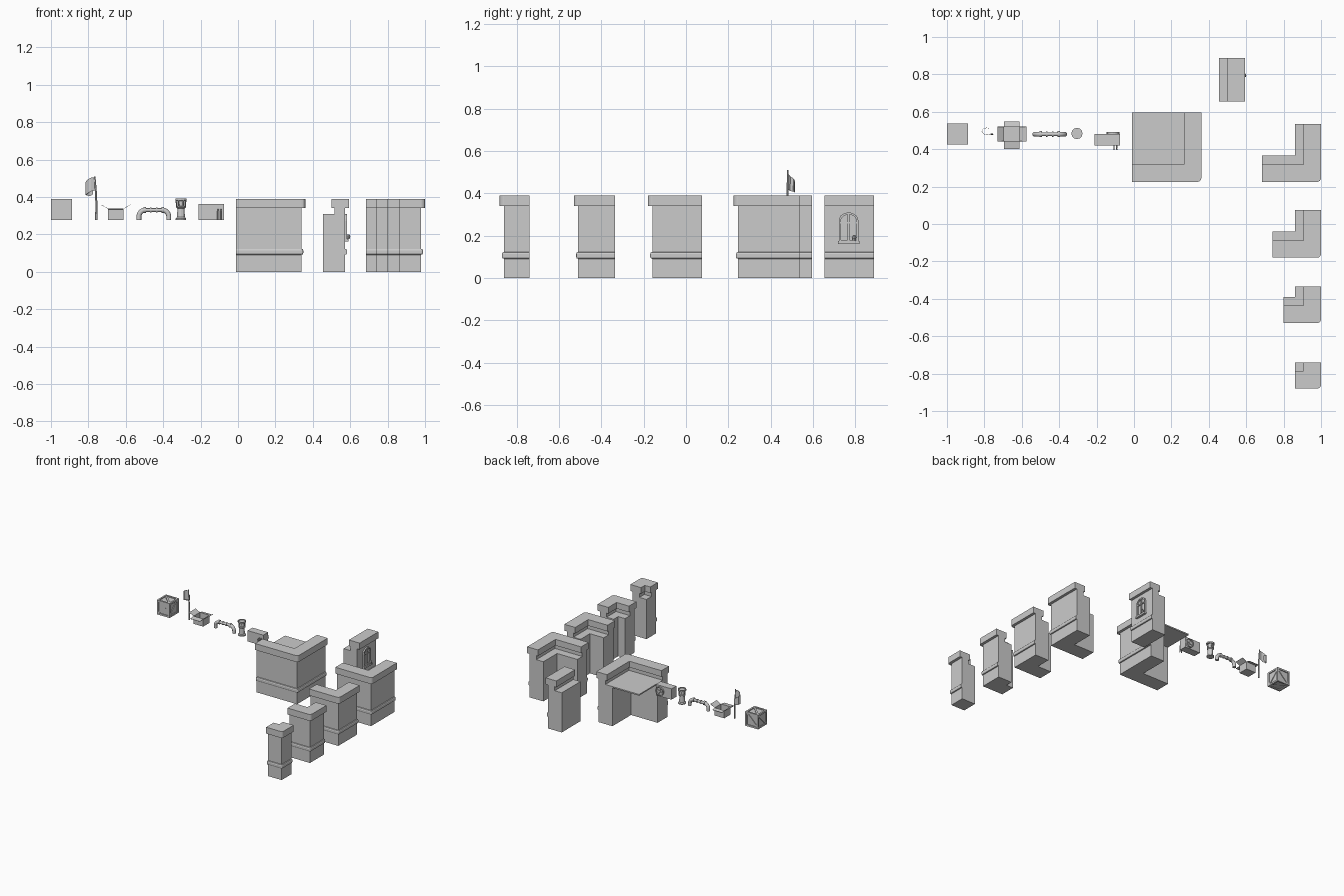
import bpy, bmesh, math
from mathutils import Vector, Matrix

if "Cube" in bpy.data.objects:
    bpy.data.objects.remove(bpy.data.objects["Cube"])


def finish(bm, name, smooth=False):
    bmesh.ops.remove_doubles(bm, verts=bm.verts, dist=1e-5)
    bmesh.ops.recalc_face_normals(bm, faces=bm.faces)
    me = bpy.data.meshes.new(name)
    bm.to_mesh(me)
    bm.free()
    ob = bpy.data.objects.new(name, me)
    bpy.context.collection.objects.link(ob)
    if smooth:
        me.shade_smooth()
        me.set_sharp_from_angle(angle=math.radians(40))
    return ob


def add_box(bm, lo, hi):
    lo, hi = Vector(lo), Vector(hi)
    bmesh.ops.create_cube(bm, size=1, matrix=Matrix.Translation((lo + hi) / 2)
                          @ Matrix.Diagonal((*(hi - lo), 1)))


def add_beam(bm, p, q, n, w, t):
    """Rectangular bar from p to q, thickness t along n."""
    p, q, n = Vector(p), Vector(q), Vector(n)
    d = (q - p).normalized()
    s = d.cross(n)
    rot = Matrix((d, s, n)).transposed().to_4x4()
    bmesh.ops.create_cube(bm, size=1, matrix=Matrix.Translation((p + q) / 2) @ rot
                          @ Matrix.Diagonal(((q - p).length, w, t, 1)))


def loft(bm, rings, cap=True):
    vs = [[bm.verts.new(c) for c in r] for r in rings]
    n = len(vs[0])
    for a, b in zip(vs, vs[1:]):
        for i in range(n):
            bm.faces.new((a[i], a[(i + 1) % n], b[(i + 1) % n], b[i]))
    if cap:
        bm.faces.new(vs[0])
        bm.faces.new(vs[-1])


def add_tube(bm, pts, radii, n=10):
    """Round tube through points lying in a plane."""
    pts = [Vector(p) for p in pts]
    rings = []
    for i, p in enumerate(pts):
        d = (pts[min(i + 1, len(pts) - 1)] - pts[max(i - 1, 0)]).normalized()
        u = d.cross(Vector((0, 1, 0)))
        if u.length < 0.3:
            u = d.cross(Vector((1, 0, 0)))
        u.normalize()
        v = d.cross(u)
        r = radii if isinstance(radii, float) else radii[i]
        rings.append([p + r * (math.cos(a) * u + math.sin(a) * v)
                      for a in (2 * math.pi * k / n for k in range(n))])
    loft(bm, rings)


def add_lathe(bm, cx, cy, prof, n=12):
    loft(bm, [[(cx + r * math.cos(2 * math.pi * k / n), cy + r * math.sin(2 * math.pi * k / n), z)
               for k in range(n)] for r, z in prof])


# Wall section: (depth from outer cap edge, height)
WALL = [(.14, 0), (.021, 0), (.021, .091), (.014, .093), (.011, .1), (.011, .114), (.014, .121),
        (.021, .123), (.021, .34), (0, .34), (0, .39), (.093, .39), (.093, .342), (.079, .342),
        (.079, .31), (.14, .31)]
R = .021


def corner_wall(name, X, Y, ax, ay):
    def at(d, k):
        if d >= R:
            return (X - d, Y + d)
        a = -math.pi / 2 + k * math.pi / 8
        return (X - R + (R - d) * math.cos(a), Y + R + (R - d) * math.sin(a))
    bm = bmesh.new()
    rings = [[(X - ax, Y + d, z) for d, z in WALL]]
    rings += [[(*at(d, k), z) for d, z in WALL] for k in range(5)]
    rings.append([(X - d, Y + ay, z) for d, z in WALL])
    loft(bm, rings)
    finish(bm, name)


# Corner walls, large to small
corner_wall("roof_corner_wall", .36, .225, .37, .37)
for i, (y, ax, ay) in enumerate([(.225, .315, .31), (-.18, .26, .255),
                                 (-.53, .2, .195), (-.88, .14, .14)]):
    corner_wall(f"corner_wall_{i + 1}", 1.0, y, ax, ay)

# Roof slab filling the large corner
bm = bmesh.new()
add_box(bm, (-.01, .365, .3), (.22, .595, .31))
finish(bm, "roof_slab")

# Straight wall
bm = bmesh.new()
loft(bm, [[(.594 - d, y, z) for d, z in WALL] for y in (.655, .887)])
finish(bm, "straight_wall")


# Arched window on the straight wall
def arch(w, z0, zs, h, x, n=10):
    top = [(x, .768 + w * math.cos(a), zs + h * math.sin(a))
           for a in (math.pi * k / n for k in range(n + 1))]
    return [(x, .768 + w, z0)] + top + [(x, .768 - w, z0)]


bm = bmesh.new()
xa, xb = .57, .583
loft(bm, [arch(.046, .17, .272, .038, xa), arch(.046, .17, .272, .038, xb),
          arch(.036, .18, .272, .028, xb), arch(.036, .18, .272, .028, xa)], cap=False)
add_box(bm, (.57, .764, .175), (.581, .772, .302))
add_box(bm, (.57, .73, .258), (.58, .806, .266))
add_box(bm, (.57, .718, .161), (.59, .819, .175))
finish(bm, "arched_window")
bm = bmesh.new()
add_lathe(bm, .59, .795, [(.007, .175), (.009, .188), (.011, .19), (.005, .2)], 8)
finish(bm, "window_pot")

# Crate with frame and diagonal braces
bm = bmesh.new()
c = Vector((-.944, .48, .334))
h = .056
add_box(bm, c - Vector((.049,) * 3), c + Vector((.049,) * 3))
for ax in range(3):
    for s in (-1, 1):
        for t in (-1, 1):
            lo, hi = [-h] * 3, [h] * 3
            for j, sg in (((ax + 1) % 3, s), ((ax + 2) % 3, t)):
                lo[j], hi[j] = (h - .013, h) if sg > 0 else (-h, -h + .013)
            add_box(bm, c + Vector(lo), c + Vector(hi))
    for s in (-1, 1):
        n, u, v = Vector(), Vector(), Vector()
        n[ax], u[(ax + 1) % 3], v[(ax + 2) % 3] = s, 1, 1
        k = -1 if ax == 2 else 1
        e = (u + k * v) * .044
        add_beam(bm, c + n * .05 - e, c + n * .05 + e, n, .014, .008)
finish(bm, "crate")

# Flag pole and curled flag
bm = bmesh.new()
add_tube(bm, [(-.758, .48, .278), (-.757, .48, .36), (-.76, .48, .43), (-.766, .48, .51)],
         [.006, .0055, .005, .004], 6)
finish(bm, "flag_pole")
bm = bmesh.new()
path = [(-.765, .48, .505, .435), (-.785, .476, .503, .43), (-.803, .48, .495, .42),
        (-.815, .492, .48, .412), (-.808, .508, .47, .408), (-.79, .515, .46, .405),
        (-.775, .513, .452, .415)]
rows = [(bm.verts.new((x, y, a)), bm.verts.new((x, y, b))) for x, y, a, b in path]
for p, q in zip(rows, rows[1:]):
    bm.faces.new((p[0], q[0], q[1], p[1]))
flag = finish(bm, "flag")
flag.modifiers.new("thickness", 'SOLIDIFY').thickness = .002

# Open box with four flaps
bm = bmesh.new()
x0, x1, y0, y1, z0, z1 = -.695, -.611, .442, .52, .278, .337
B = [bm.verts.new(p) for p in ((x0, y0, z0), (x1, y0, z0), (x1, y1, z0), (x0, y1, z0))]
T = [bm.verts.new((v.co.x, v.co.y, z1)) for v in B]
bm.faces.new(B)
flaps = [(0, -.04, -.006), (.036, 0, .02), (0, .028, -.006), (-.036, 0, .02)]
for i, f in enumerate(flaps):
    j = (i + 1) % 4
    bm.faces.new((B[i], B[j], T[j], T[i]))
    a, b = (bm.verts.new(T[k].co + Vector(f)) for k in (i, j))
    bm.faces.new((T[i], T[j], b, a))
box = finish(bm, "open_box")
box.modifiers.new("thickness", 'SOLIDIFY').thickness = .002

# Arched pipe with couplings
bm = bmesh.new()
mid, yp, zp, r = -.45, .48, .33, .035
for s in (-1, 1):
    pts = [(mid + s * .08, yp, .278)]
    pts += [(mid + s * (.08 - r + r * math.cos(a)), yp, zp - r + r * math.sin(a))
            for a in (math.pi / 2 * k / 6 for k in range(7))]
    add_tube(bm, pts, .013, 12)
    add_tube(bm, [(mid + s * .054, yp, zp), (mid + s * .042, yp, zp)], .016, 12)
add_tube(bm, [(mid - .05, yp, zp), (mid + .05, yp, zp)], .01, 12)
for s in (-1, 1):
    add_tube(bm, [(mid + s * .012, yp, zp), (mid + s * .02, yp, zp)], .014, 12)
finish(bm, "arched_pipe", True)

# Roof vent: flared base, neck, slatted head
bm = bmesh.new()
add_lathe(bm, -.305, .484, [(.028, .278), (.028, .286), (.021, .292), (.019, .338), (.026, .343),
                            (.026, .35), (.018, .351), (.018, .379), (.03, .38), (.03, .391),
                            (.024, .391), (.024, .385)])
for k in range(6):
    a = math.pi * k / 3
    add_tube(bm, [(-.305 + .023 * math.cos(a), .484 + .023 * math.sin(a), .348),
                  (-.305 + .026 * math.cos(a), .484 + .026 * math.sin(a), .382)], .003, 4)
finish(bm, "roof_vent")

# Air conditioner: case, fan on the back, pipes at the front
bm = bmesh.new()
add_box(bm, (-.21, .42, .278), (-.075, .48, .363))
finish(bm, "cooler_case")
bm = bmesh.new()
fan = [(.034, .478), (.034, .492), (.028, .492), (.028, .483), (.009, .483), (.009, .49)]
loft(bm, [[(-.112 + r * math.cos(2 * math.pi * k / 16), y, .32 + r * math.sin(2 * math.pi * k / 16))
           for k in range(16)] for r, y in fan])
for k in range(4):
    a = math.pi / 2 * k + .4
    d = Vector((math.cos(a), 0, math.sin(a)))
    o = Vector((-.112, .486, .32))
    add_beam(bm, o, o + d * .03, (0, 1, 0), .005, .004)
finish(bm, "cooler_fan")
bm = bmesh.new()
for x in (-.107, -.092):
    add_tube(bm, [(x, .422, .332), (x, .405, .332), (x, .399, .325), (x, .399, .278)], .004, 6)
finish(bm, "cooler_pipes")
